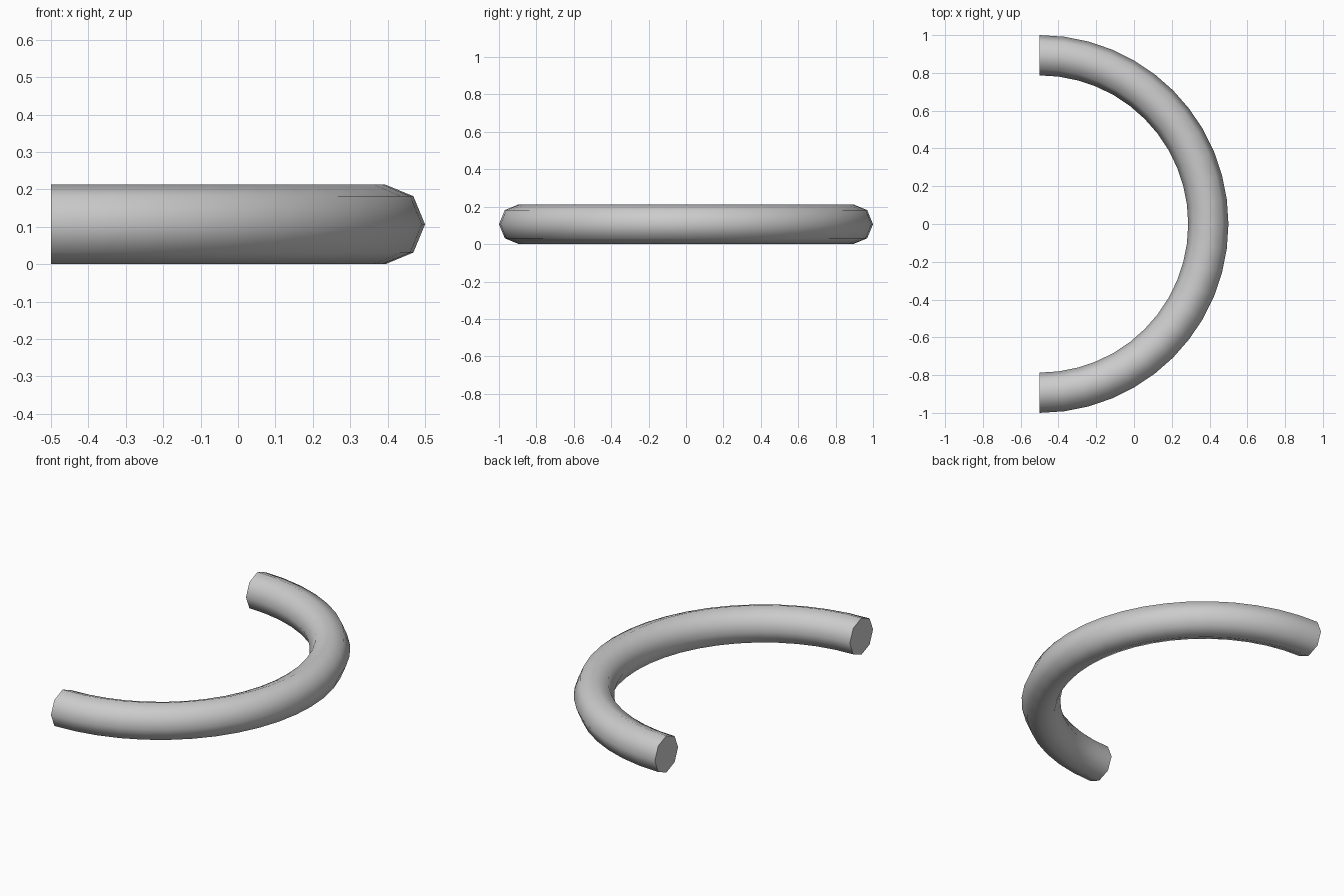
import bpy, bmesh, math
from mathutils import Matrix, Vector

if "Cube" in bpy.data.objects:
    bpy.data.objects.remove(bpy.data.objects["Cube"])

R, r = 0.8935, 0.1065     # bend radius, tube radius
SIDES, STEPS = 8, 24      # octagonal tube, half-turn segments

bm = bmesh.new()

# Octagonal ring of the tube at a given angle round the bend
def ring(angle):
    turn = Matrix.Rotation(angle, 3, 'Z')
    pts = []
    for i in range(SIDES):
        a = math.tau * i / SIDES
        p = turn @ Vector((R + r * math.cos(a), 0, r * math.sin(a)))
        pts.append(bm.verts.new(p + Vector((-0.5, 0, r))))
    return pts

# Half-circle sweep
rings = [ring(-math.pi / 2 + math.pi * s / STEPS) for s in range(STEPS + 1)]
for a, b in zip(rings, rings[1:]):
    for i in range(SIDES):
        j = (i + 1) % SIDES
        bm.faces.new((a[i], b[i], b[j], a[j]))

# Flat end caps
bm.faces.new(rings[0])
bm.faces.new(rings[-1])
bmesh.ops.recalc_face_normals(bm, faces=bm.faces[:])

mesh = bpy.data.meshes.new("half_ring_tube")
bm.to_mesh(mesh)
bm.free()
tube = bpy.data.objects.new("half_ring_tube", mesh)
bpy.context.collection.objects.link(tube)

# Smooth tube, sharp rims at the ends
bpy.context.view_layer.objects.active = tube
tube.select_set(True)
bpy.ops.object.shade_smooth_by_angle(angle=math.radians(60))
